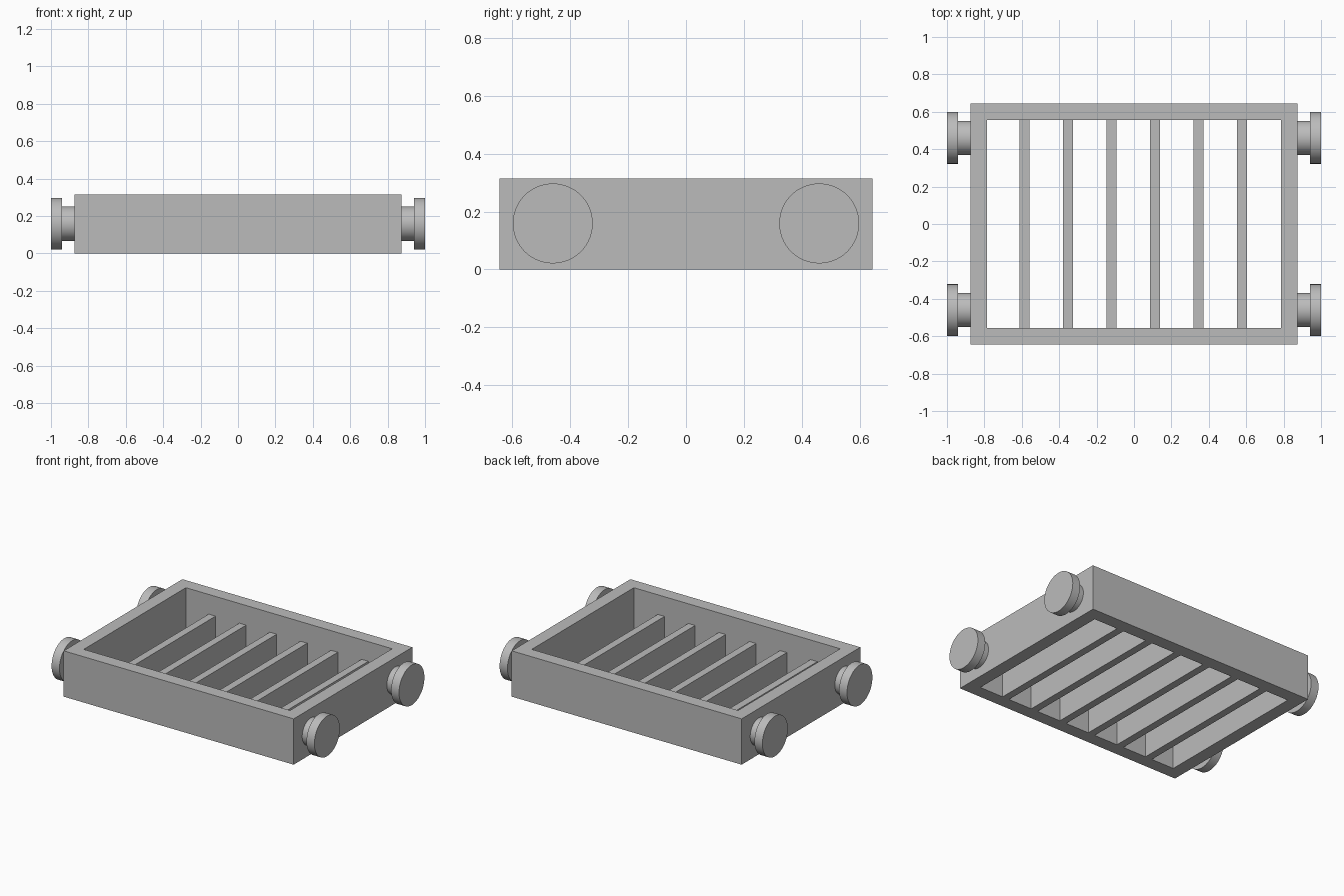
import bpy
import bmesh
import math
from mathutils import Matrix, Vector

cube = bpy.data.objects.get("Cube")
if cube:
    bpy.data.objects.remove(cube, do_unlink=True)

grey = bpy.data.materials.new("plain grey")
grey.use_nodes = True
colour = (0.5, 0.5, 0.5, 1)
grey.diffuse_color = colour
grey.node_tree.nodes["Principled BSDF"].inputs["Base Color"].default_value = colour

HALF_X, HALF_Y, HEIGHT, WALL = 0.875, 0.645, 0.315, 0.09
SLAT_WIDTH, SLAT_HEIGHT, SLAT_GAP = 0.052, 0.18, 0.2325


def make_object(name, bm):
    bmesh.ops.recalc_face_normals(bm, faces=bm.faces)
    mesh = bpy.data.meshes.new(name)
    bm.to_mesh(mesh)
    bm.free()
    mesh.materials.append(grey)
    obj = bpy.data.objects.new(name, mesh)
    bpy.context.collection.objects.link(obj)
    return obj


# Open rectangular frame: a mitred ring extruded upward
bm = bmesh.new()
corners = [(-1, -1), (1, -1), (1, 1), (-1, 1)]
outer = [bm.verts.new((x * HALF_X, y * HALF_Y, 0)) for x, y in corners]
inner = [bm.verts.new((x * (HALF_X - WALL), y * (HALF_Y - WALL), 0)) for x, y in corners]
ring = []
for i in range(4):
    j = (i + 1) % 4
    ring.append(bm.faces.new((outer[i], outer[j], inner[j], inner[i])))
raised = bmesh.ops.extrude_face_region(bm, geom=ring, use_keep_orig=True)["geom"]
bmesh.ops.translate(bm, vec=(0, 0, HEIGHT),
                    verts=[v for v in raised if isinstance(v, bmesh.types.BMVert)])
make_object("frame", bm)

# Six slats across the opening, flush with the underside
for i in range(6):
    bm = bmesh.new()
    x = -0.585 + i * SLAT_GAP
    size = Matrix.Diagonal((SLAT_WIDTH, 2 * (HALF_Y - WALL), SLAT_HEIGHT, 1))
    bmesh.ops.create_cube(bm, size=1, matrix=Matrix.Translation((x, 0, SLAT_HEIGHT / 2)) @ size)
    make_object(f"slat_{i + 1}", bm)


# Stepped round knobs, turned from one profile about the x axis
def add_knob(name, side, y):
    centre = Vector((0, y, 0.159))
    profile = [(HALF_X, 0), (HALF_X, 0.092), (0.94, 0.092),
               (0.94, 0.138), (1, 0.138), (1, 0)]
    bm = bmesh.new()
    points = [bm.verts.new(centre + Vector((side * x, r, 0))) for x, r in profile]
    edges = [bm.edges.new(pair) for pair in zip(points, points[1:])]
    bmesh.ops.spin(bm, geom=points + edges, cent=centre, axis=(1, 0, 0),
                   angle=math.tau, steps=64, use_merge=True)
    bmesh.ops.remove_doubles(bm, verts=bm.verts, dist=0.0001)
    knob = make_object(name, bm)
    bpy.ops.object.select_all(action="DESELECT")
    knob.select_set(True)
    bpy.context.view_layer.objects.active = knob
    bpy.ops.object.shade_smooth_by_angle(angle=math.radians(30))


for side, side_name in ((1, "left"), (-1, "right")):
    for y, end_name in ((-0.46, "front"), (0.46, "back")):
        add_knob(f"{end_name}_{side_name}_knob", side, y)
